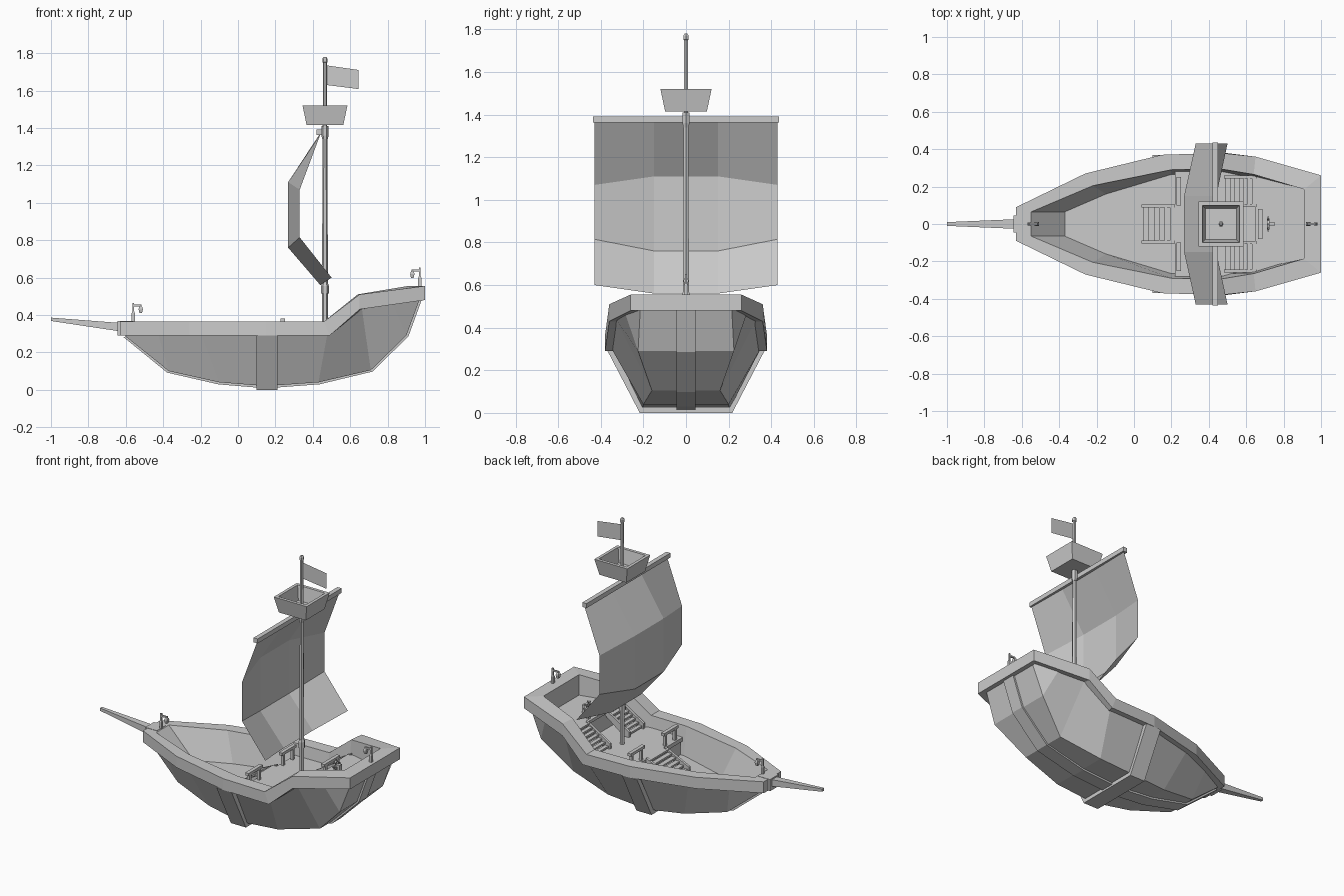
import bpy, bmesh
from math import cos, sin, pi
from mathutils import Vector

if "Cube" in bpy.data.objects:
    bpy.data.objects.remove(bpy.data.objects["Cube"])


def make(name, verts, faces, fix=True):
    me = bpy.data.meshes.new(name)
    me.from_pydata(verts, [], faces)
    if fix:
        bm = bmesh.new()
        bm.from_mesh(me)
        bmesh.ops.recalc_face_normals(bm, faces=bm.faces)
        bm.to_mesh(me)
        bm.free()
    ob = bpy.data.objects.new(name, me)
    bpy.context.collection.objects.link(ob)
    return ob


def box(name, x, y, z):
    v = [(a, b, c) for a in x for b in y for c in z]
    return make(name, v, [(0, 1, 3, 2), (4, 6, 7, 5), (0, 4, 5, 1),
                          (2, 3, 7, 6), (0, 2, 6, 4), (1, 5, 7, 3)])


def loft(name, rings, cap_first=False, cap_last=False):
    """Joins mirrored half outlines (+y side given, bow to stern)."""
    n = len(rings[0])
    verts, faces = [], []
    for r in rings:
        verts += list(r) + [(x, -y, z) for x, y, z in reversed(r)]
    m = 2 * n
    for k in range(len(rings) - 1):
        for i in range(m):
            j = (i + 1) % m
            faces.append((k*m + i, k*m + j, k*m + m + j, k*m + m + i))
    for flag, o in ((cap_first, 0), (cap_last, (len(rings) - 1) * m)):
        if flag:
            faces += [(o+i, o+i+1, o+m-2-i, o+m-1-i) for i in range(n - 1)]
    return make(name, verts, faces)


def prism(name, pts, lo, hi, axis):
    """Extrudes a 2D outline along 'x' or 'z'."""
    n = len(pts)
    f = (lambda p, t: (t, p[0], p[1])) if axis == 'x' else (lambda p, t: (p[0], p[1], t))
    v = [f(p, lo) for p in pts] + [f(p, hi) for p in pts]
    fs = [tuple(range(n)), tuple(range(n, 2*n))]
    fs += [(i, (i+1) % n, n + (i+1) % n, n + i) for i in range(n)]
    return make(name, v, fs)


def lathe(name, x, y, prof, sides, turn=0.0):
    """Stacks regular polygons (radius, z) on a vertical axis."""
    v, fs = [], []
    for r, z in prof:
        v += [(x + r*cos(turn + 2*pi*i/sides), y + r*sin(turn + 2*pi*i/sides), z)
              for i in range(sides)]
    for k in range(len(prof) - 1):
        for i in range(sides):
            j = (i + 1) % sides
            fs.append((k*sides+i, k*sides+j, (k+1)*sides+j, (k+1)*sides+i))
    fs += [tuple(range(sides)), tuple(range((len(prof)-1)*sides, len(prof)*sides))]
    return make(name, v, fs)


# Hull planking
bottom = [(-.60, .06, .285), (-.37, .10, .10), (-.10, .16, .04), (.15, .205, .02),
          (.43, .20, .04), (.71, .16, .105), (.90, .225, .29), (.97, .215, .48)]
top = [(-.615, .065, .33), (-.43, .16, .31), (-.20, .26, .31), (.15, .345, .31),
       (.48, .355, .31), (.66, .335, .45), (.82, .29, .48), (.975, .235, .49)]
loft("hull", [bottom, top], cap_first=True)

# Bulwark band, inner walls and lower deck
plan = [(-.63, .09), (-.26, .27), (.15, .37), (.46, .38), (.65, .36), (1.0, .26)]
low = [.29, .29, .29, .29, .43, .48]
high = [.365, .365, .365, .365, .51, .555]
inner = [(-.55, .065), (-.22, .205), (.20, .29), (.46, .295), (.64, .265), (.91, .185)]
floor = [(-.37, .065, .18), (-.15, .16, .18), (.20, .265, .18), (.46, .265, .18),
         (.64, .245, .29), (.91, .185, .40)]
under = [(-.58, .05), (-.24, .235), (.15, .33), (.48, .34), (.66, .32), (.95, .22)]
loft("bulwark_and_deck", [
    [(x, y, z) for (x, y), z in zip(under, low)],
    [(x + (.03 if i == 3 else 0), y, z) for i, ((x, y), z) in enumerate(zip(plan, low))],
    [(x, y, z) for (x, y), z in zip(plan, high)],
    [(x, y, z) for (x, y), z in zip(inner, high)],
    floor], cap_last=True)

# Keel strip and midship rib
kv, kf = [], []
for x, y, z in bottom:
    out = Vector((x - .15, 0, (z - .5) * 1.2)).normalized() * .012
    kv += [(x + out.x, -.045, z + out.z), (x + out.x, .045, z + out.z),
           (x - out.x, .045, z - out.z), (x - out.x, -.045, z - out.z)]
for k in range(len(bottom) - 1):
    kf += [(4*k+i, 4*k+(i+1) % 4, 4*k+4+(i+1) % 4, 4*k+4+i) for i in range(4)]
kf += [(0, 1, 2, 3), (28, 29, 30, 31)]
make("keel_strip", kv, kf)
prism("midship_rib", [(-.368, .29), (-.217, 0), (.217, 0), (.368, .29),
                      (.335, .29), (.195, .025), (-.195, .025), (-.335, .29)], .10, .21, 'x')

# Upper decks with bulkheads
prism("middle_deck", [(.22, -.288), (.46, -.293), (.64, -.25),
                      (.64, .25), (.46, .293), (.22, .288)], .265, .29, 'z')
box("middle_bulkhead", (.225, .245), (-.265, .265), (.17, .27))
prism("stern_deck", [(.65, -.262), (.915, -.187), (.915, .187), (.65, .262)], .40, .42, 'z')
box("stern_bulkhead", (.655, .67), (-.245, .245), (.28, .405))


# Stairs: treads between sloped side boards
def stairs(name, x0, x1, y0, y1, z0, z1, count):
    dx, dz = (x1 - x0) / count, (z1 - z0) / count
    for i in range(count):
        x, z = x0 + i*dx, z0 + (i+1)*dz
        box(f"{name}_tread_{i+1}", (x, x + dx*1.1), (y0, y1), (z - .012, z))
    for n, y in (("a", y0), ("b", y1)):
        sec = [(x0 - .01, z0), (x0 - .01, z0 + .035), (x1, z1 + .01), (x1, z1 - .03), (x0 + .03, z0)]
        v = [(x, y + s, z) for s in (-.008, .008) for x, z in sec]
        make(f"{name}_board_{n}", v, [(0, 1, 2, 3, 4), (5, 6, 7, 8, 9)] +
             [(i, (i+1) % 5, 5 + (i+1) % 5, 5 + i) for i in range(5)])


stairs("fore_stairs", .05, .22, -.095, .095, .18, .29, 6)


# Railings across the deck edges
def railing(name, x, y0, y1, z0, z1):
    box(name + "_bar", (x - .012, x + .012), (y0, y1), (z1 - .018, z1))
    for i, y in enumerate((y0 + .025, y1 - .025)):
        box(f"{name}_post_{i+1}", (x - .009, x + .009), (y - .009, y + .009), (z0, z1 - .01))


for side, s in (("left", 1), ("right", -1)):
    ya, yb = sorted((s * .10, s * .25))
    stairs(f"{side}_stairs", .49, .655, ya, yb, .29, .42, 7)
    railing(f"{side}_railing", .24, ya, yb, .285, .38)
railing("stern_railing", .675, -.08, .08, .42, .49)

# Steering wheel on its stand
box("wheel_stand", (.73, .75), (-.012, .012), (.42, .475))
rim_v, rim_f = [], []
for i in range(8):
    c, s = cos(i*pi/4), sin(i*pi/4)
    rim_v += [(x, r*c, .465 + r*s) for x, r in ((.712, .022), (.712, .03), (.724, .03), (.724, .022))]
    j = (i + 1) % 8
    rim_f += [(4*i+k, 4*i+(k+1) % 4, 4*j+(k+1) % 4, 4*j+k) for k in range(4)]
make("wheel_rim", rim_v, rim_f)
for i in range(4):
    ob = box(f"wheel_spoke_{i+1}", (-.004, .004), (-.04, .04), (-.003, .003))
    ob.location = (.718, 0, .465)
    ob.rotation_euler.x = i * pi / 4
box("wheel_hub", (.71, .735), (-.008, .008), (.457, .473))

# Mast with collars
lathe("mast", .465, 0, [(.015, .28), (.015, .80), (.012, 1.4), (.010, 1.75), (.014, 1.752),
                        (.014, 1.77), (.007, 1.78)], 6)
lathe("mast_lower_collar", .465, 0, [(.021, .515), (.021, .555), (.016, .57)], 6)
lathe("mast_upper_collar", .465, 0, [(.015, 1.34), (.019, 1.36), (.019, 1.41)], 6)

# Crow's nest
q = 2 ** .5
lathe("lookout_basket", .465, 0, [(.098*q, 1.415), (.12*q, 1.52), (.10*q, 1.52), (.082*q, 1.43)],
      4, pi/4)

# Yard and sail
box("yard", (.42, .45), (-.437, .437), (1.362, 1.392))
edge = [(.44, 1.365), (.33, 1.07), (.33, .815), (.50, .60)]
belly = [(.435, 1.365), (.268, 1.11), (.268, .76), (.44, .56)]
sv = [(x, y, z) for y, prof in ((-.43, edge), (-.15, belly), (.15, belly), (.43, edge))
      for x, z in prof]
make("sail", sv, [(4*i+k, 4*i+k+1, 4*i+k+5, 4*i+k+4) for i in range(3) for k in range(3)])

# Flag
make("flag", [(.47, 0, 1.63), (.645, 0, 1.608), (.645, 0, 1.71), (.47, 0, 1.735)], [(0, 1, 2, 3)])

# Bowsprit and its block
sections = [(-.60, .027, .308, .355), (-1.0, .01, .368, .386)]
bv = [p for x, w, a, b in sections for p in ((x, -w, a), (x, w, a), (x, w, b), (x, -w, b))]
make("bowsprit", bv, [(0, 1, 2, 3), (4, 5, 6, 7)] +
     [(i, (i+1) % 4, 4 + (i+1) % 4, 4 + i) for i in range(4)])
box("bowsprit_block", (-.645, -.56), (-.045, .045), (.29, .367))

# Hanging lanterns at bow and stern
for name, x, z, d in (("bow", -.56, .36, 1), ("stern", .972, .548, -1)):
    lathe(name + "_lantern_post", x, 0, [(.012, z), (.012, z + .05), (.007, z + .06),
                                         (.007, z + .105)], 4, pi/4)
    box(name + "_lantern_arm", sorted((x, x + d*.045)), (-.005, .005), (z + .085, z + .095))
    lathe(name + "_lantern", x + d*.04, 0, [(.01, z + .05), (.016, z + .07), (.014, z + .08),
                                            (.004, z + .09)], 4, pi/4)
